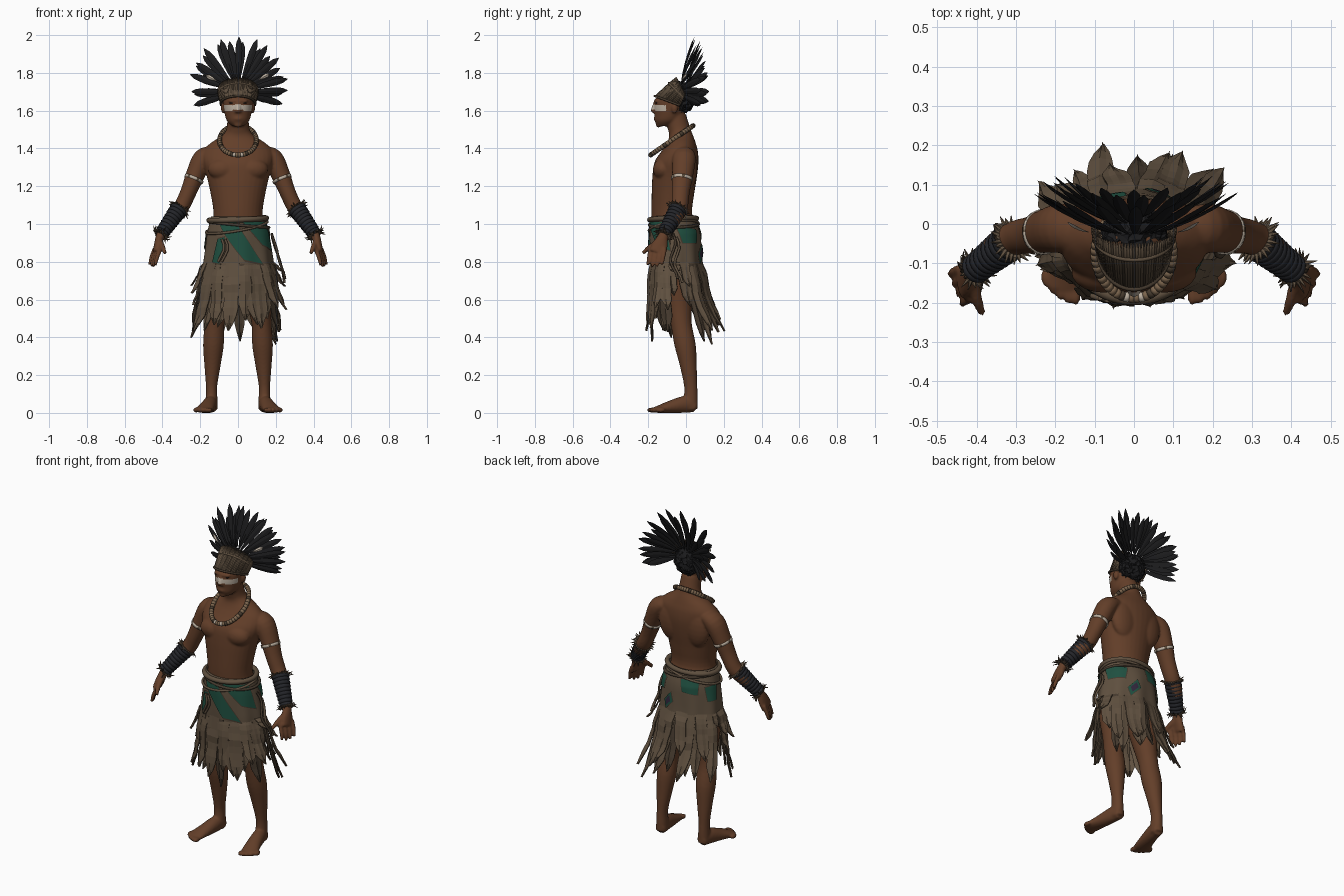
import bpy, bmesh, math, random
from math import sin, cos, pi, radians
from mathutils import Vector, Matrix

random.seed(4)
if "Cube" in bpy.data.objects:
    bpy.data.objects.remove(bpy.data.objects["Cube"])


def material(name, rgb):
    m = bpy.data.materials.new(name)
    m.use_nodes = True
    m.diffuse_color = (*rgb, 1)
    m.node_tree.nodes["Principled BSDF"].inputs["Base Color"].default_value = (*rgb, 1)
    return m


SKIN = material("brown skin", (.125, .049, .022))
CLOTH = material("tan hide", (.115, .08, .05))
DARK = material("dark hide", (.06, .042, .027))
GREEN = material("green patch", (.014, .08, .052))
BLACK = material("black feather", (.011, .011, .012))
WRAP = material("charcoal wrap", (.017, .018, .022))
CREAM = material("cream", (.5, .43, .35))
ROPE = material("rope tan", (.2, .13, .075))
PURPLE = material("purple patch", (.03, .02, .045))


def finish(bm, name, mats, smooth=True):
    bmesh.ops.recalc_face_normals(bm, faces=bm.faces)
    me = bpy.data.meshes.new(name)
    bm.to_mesh(me)
    bm.free()
    for m in mats:
        me.materials.append(m)
    ob = bpy.data.objects.new(name, me)
    bpy.context.collection.objects.link(ob)
    me.polygons.foreach_set("use_smooth", [smooth] * len(me.polygons))
    return ob


def spline(rows, k=4):
    # smooth interpolation through the rows
    out = []
    for i in range(len(rows) - 1):
        p = [Vector(rows[max(0, min(len(rows) - 1, i + d))]) for d in (-1, 0, 1, 2)]
        for j in range(k):
            t = j / k
            out.append(p[1] + .5 * t * (p[2] - p[0] + t * (2 * p[0] - 5 * p[1] + 4 * p[2] - p[3]
                       + t * (3 * (p[1] - p[2]) + p[3] - p[0]))))
    return out + [Vector(rows[-1])]


def tube(bm, rows, n=20, s=1, flat=False, ref=(0, 1, 0), mat=0, k=4):
    # rows are centre x, y, z and two radii; s=-1 mirrors
    rows = spline(rows, k)
    rings = []
    for i, r in enumerate(rows):
        c = Vector(r[:3])
        t = Vector(rows[min(i + 1, len(rows) - 1)][:3]) - Vector(rows[max(i - 1, 0)][:3])
        u = Vector((1, 0, 0)) if flat else Vector(ref).cross(t).normalized()
        v = Vector((0, 1, 0)) if flat else t.cross(u).normalized()
        ring = []
        for j in range(n):
            p = c + u * r[3] * cos(2 * pi * j / n) + v * r[4] * sin(2 * pi * j / n)
            ring.append(bm.verts.new((p.x * s, p.y, p.z)))
        rings.append(ring)
    faces = [bm.faces.new((a[j], a[(j + 1) % n], b[(j + 1) % n], b[j]))
             for a, b in zip(rings, rings[1:]) for j in range(n)]
    faces += [bm.faces.new(rings[0]), bm.faces.new(rings[-1])]
    for f in faces:
        f.material_index = mat


def ball(bm, c, r):
    bmesh.ops.create_uvsphere(bm, u_segments=20, v_segments=12, radius=1,
                              matrix=Matrix.Translation(c) @ Matrix.Diagonal((*r, 1)))


def rope(name, pts, r, mat, cyclic=True):
    cu = bpy.data.curves.new(name, "CURVE")
    cu.dimensions, cu.bevel_depth, cu.bevel_resolution = "3D", r, 2
    sp = cu.splines.new("POLY")
    sp.points.add(len(pts) - 1)
    for p, q in zip(sp.points, pts):
        p.co = (*q, 1)
    sp.use_cyclic_u, sp.use_smooth, cu.use_fill_caps = cyclic, True, True
    cu.materials.append(mat)
    bpy.context.collection.objects.link(bpy.data.objects.new(name, cu))


# body: overlapping volumes fused into one skin
bm = bmesh.new()
tube(bm, [(0, -.05, .82, .15, .115), (0, -.055, .95, .148, .122), (0, -.075, 1.05, .13, .108),
          (0, -.07, 1.15, .143, .112), (0, -.06, 1.25, .165, .118), (0, -.05, 1.33, .188, .116),
          (0, -.032, 1.39, .183, .094), (0, -.025, 1.43, .143, .076), (0, -.025, 1.465, .09, .064),
          (0, -.035, 1.5, .062, .06), (0, -.06, 1.58, .055, .06)], 32, flat=True)
tube(bm, [(0, -.115, 1.518, .03, .035), (0, -.1, 1.545, .058, .065), (0, -.09, 1.58, .07, .077),
          (0, -.085, 1.62, .076, .085), (0, -.075, 1.665, .079, .085), (0, -.05, 1.71, .07, .055),
          (0, -.04, 1.74, .04, .03)], 32, flat=True)
tube(bm, [(0, -.16, 1.645, .009, .012), (0, -.172, 1.605, .015, .015), (0, -.168, 1.59, .02, .014)], 12, flat=True)
ball(bm, (0, -.155, 1.557), (.027, .017, .012))
ball(bm, (0, -.145, 1.525), (.022, .016, .014))
ball(bm, (0, -.152, 1.652), (.055, .018, .01))
for s in (1, -1):
    ball(bm, (s * .079, -.06, 1.615), (.012, .018, .03))
    ball(bm, (s * .078, -.122, 1.29), (.082, .053, .058))
    ball(bm, (s * .08, .012, 1.3), (.085, .048, .12))
    # arm
    tube(bm, [(.13, -.01, 1.375, .036, .05), (.183, -.01, 1.348, .054, .062), (.226, -.018, 1.26, .05, .056),
              (.262, -.028, 1.17, .043, .048), (.3, -.035, 1.09, .042, .044), (.34, -.06, 1.04, .043, .043),
              (.385, -.1, .975, .034, .034), (.411, -.12, .935, .024, .028), (.425, -.137, .89, .02, .042),
              (.437, -.15, .848, .015, .045)], 20, s)
    # fingers and thumb
    for i in range(4):
        x, y, up = .455 - .01 * i, -.113 - .025 * i, .01 * abs(i - 1.6)
        tube(bm, [(x - .014, y, .87, .012, .012), (x + .004, y - .008, .82, .0115, .0115),
                  (x + .012, y - .016, .768 + up, .0085, .0085)], 10, s)
    tube(bm, [(.412, -.145, .905, .017, .017), (.398, -.195, .875, .014, .014), (.386, -.228, .845, .01, .01)], 10, s)
    # leg
    tube(bm, [(.085, -.055, .86, .085, .1), (.1, -.05, .7, .082, .085), (.113, -.035, .56, .063, .066),
              (.125, -.025, .47, .053, .056), (.13, -.005, .36, .055, .057), (.135, .012, .25, .043, .045),
              (.14, .025, .14, .03, .035), (.14, .025, .07, .032, .038), (.14, .025, .02, .034, .038)], 20, s, flat=True)
    # foot and toes
    tube(bm, [(.137, .05, .03, .03, .03), (.145, 0, .045, .036, .045), (.162, -.08, .032, .042, .034),
              (.178, -.14, .02, .048, .021), (.182, -.165, .017, .045, .015)], 18, s, ref=(0, 0, 1))
    for i in range(5):
        ball(bm, (s * (.148 + .019 * i), -.183 + .003 * i * i, .015), (.0125, .024, .014))
body = finish(bm, "body", [SKIN, CREAM])
mod = body.modifiers.new("fuse", "REMESH")
mod.mode, mod.voxel_size = "VOXEL", .006
mod = body.modifiers.new("soften", "SMOOTH")
mod.factor, mod.iterations = .5, 6
fused = bpy.data.meshes.new_from_object(body.evaluated_get(bpy.context.evaluated_depsgraph_get()))
body.modifiers.clear()
body.data = fused
fused.materials.clear()
for m in (SKIN, CREAM):
    fused.materials.append(m)
for v in fused.vertices:
    v.co.z = max(v.co.z, 0)
# face paint across eyes and nose
for p in fused.polygons:
    c = p.center
    p.use_smooth = True
    p.material_index = int(c.y < -.105 and 1.605 < c.z + .1 * abs(c.x) < 1.634 and abs(c.x) < .074)

# eyes and hair
bm = bmesh.new()
for s in (1, -1):
    ball(bm, (s * .032, -.155, 1.641), (.014, .008, .004))
bmesh.ops.create_icosphere(bm, subdivisions=4, radius=1, matrix=Matrix.Translation((0, -.027, 1.668))
                           @ Matrix.Diagonal((.082, .074, .085, 1)))
for v in bm.verts:
    if v.co.y > -.14:
        v.co += Vector([random.uniform(-.006, .006) for _ in "xyz"])
finish(bm, "hair", [BLACK], False)

# headband: ribbed arch leaning back over the brow, with pointed tips
bm = bmesh.new()
for i in range(-26, 27):
    a = radians(i * 4)
    lo = (.088 * sin(a), -.062 - .1 * cos(a), 1.675 - .04 * (1 - cos(a)))
    hi = (.1 * sin(a), -.03 - .055 * cos(a), 1.745 - .06 * (1 - cos(a)))
    tip = (.108 * sin(a), -.015 - .035 * cos(a), 1.778 - .07 * (1 - cos(a)))
    tube(bm, [(*lo, .006, .006), (*hi, .0065, .0065), (*tip, .002, .002)], 6, mat=int(i % 4 == 0), k=1)
finish(bm, "headband", [CLOTH, DARK])
for k in (0, 1):
    rope("headband_cord", [((.092 + k * .009) * sin(a), -.06 + k * .03 - (.106 - k * .045) * cos(a),
         1.678 + k * .068 - (.04 + .02 * k) * (1 - cos(a))) for a in [radians(d) for d in range(-104, 105, 8)]],
         .006, CLOTH if k else DARK, False)


# feather crown: leaf blades fanned in three rows
def feather(bm, ang, r0, r1, y0, y1, w, mat=0):
    d, side = Vector((sin(ang), 0, cos(ang))), Vector((cos(ang), 0, -sin(ang)))
    rows = []
    for t, f in ((0, .2), (.2, .5), (.45, .85), (.7, 1), (.88, .75), (1, .08)):
        c = d * (r0 + (r1 - r0) * t) + Vector((0, y0 + (y1 - y0) * t ** 1.3, 1.7))
        rows.append([bm.verts.new(c + o) for o in (side * w * f, Vector((0, -.006 * f, 0)),
                                                   -side * w * f, Vector((0, .003 * f, 0)))])
    for a, b in zip(rows, rows[1:]):
        for j in range(4):
            bm.faces.new((a[j], a[(j + 1) % 4], b[(j + 1) % 4], b[j])).material_index = mat


bm = bmesh.new()
for n, shrink, back in ((13, 1, 0), (14, .92, .028), (11, .78, .042)):
    for i in range(n):
        a = radians(-108 + 216 * i / (n - 1) + random.uniform(-4, 4))
        reach = (.3 - .058 * (a / 1.9) ** 2) * shrink * random.uniform(.94, 1.01)
        feather(bm, a, .05, reach, -.025 + back, .045 + back + .035 * sin(a) ** 2, .0185)
for a in (-63, 60):
    feather(bm, radians(a), .13, .19, -.02, .005, .011, 1)
finish(bm, "feather_crown", [BLACK, CREAM], False)

# necklace: thick ring with dark bindings and a few pale beads
bm = bmesh.new()
for i in range(48):
    p, q = [Vector((.098 * sin(a), -.075 - .113 * cos(a), 1.443 - .078 * cos(a)))
            for a in (2 * pi * i / 48, 2 * pi * (i + 1) / 48)]
    m = 1 if i % 6 == 3 else 2 if i in (1, 46) else 0
    tube(bm, [(*p, .0125, .0125), (*((p + q) / 2), .0135, .0135), (*q, .0125, .0125)], 8, ref=(0, .6, -.8), mat=m, k=1)
finish(bm, "necklace", [ROPE, DARK, CREAM])

# armbands, forearm wraps and spiky cuffs
for s, side in ((1, "left"), (-1, "right")):
    bm = bmesh.new()
    tube(bm, [(.2305, -.02, 1.245, .0525, .0585), (.2365, -.022, 1.231, .0515, .0575)], 24, s, k=1)
    for i, f in enumerate(bm.faces):
        f.material_index = int(i % 4 == 3)
    finish(bm, side + "_armband", [CREAM, CLOTH])
    bm = bmesh.new()
    a, b = Vector((.312, -.042, 1.08)), Vector((.408, -.118, .943))
    for i in range(9):
        p, r = a.lerp(b, i / 9), .047 - .0014 * i
        q = a.lerp(b, (i + 1.1) / 9)
        tube(bm, [(*p, r, r), (*p.lerp(q, .5), r + .003, r + .003), (*q, r - .002, r - .002)], 18, s, k=1)
    finish(bm, side + "_forearm_wrap", [WRAP])
    bm = bmesh.new()
    t = (b - a).normalized()
    u = t.orthogonal().normalized()
    v = t.cross(u)
    for c, r, m in ((a, .047, 0), (b, .036, 1)):
        for i in range(26):
            w = u * cos(i * pi / 13) + v * sin(i * pi / 13)
            p = c + w * r
            q = p + w * random.uniform(.012, .026) + t * random.uniform(-.012, .014) * (1 + m)
            tube(bm, [(*(c + w * (r - .012)), .008, .006), (*p, .006, .005), (*q, .001, .001)], 5, s,
                 ref=(.3, .5, .8), mat=m * (i % 2), k=1)
    finish(bm, side + "_cuffs", [CLOTH, DARK], False)

# skirt surface: angle 0 faces front, rows are height, half width, centre y, half depth
PROFILE = [(1.06, .138, -.072, .112), (.95, .165, -.057, .134), (.8, .186, -.052, .138),
           (.6, .2, -.035, .145), (.34, .235, .015, .18)]


def skirt(a, z, out=0):
    for p, q in zip(PROFILE, PROFILE[1:]):
        if z >= q[0] or q is PROFILE[-1]:
            break
    t = (p[0] - z) / (p[0] - q[0])
    rx, cy, ry = [p[i] + (q[i] - p[i]) * t for i in (1, 2, 3)]
    out += .005 * sin(9 * a) * min(1, max(0, (1 - z) * 4))
    return Vector(((rx + out) * sin(a), cy - (ry + out) * cos(a), z))


bm = bmesh.new()
rings = [[bm.verts.new(skirt(2 * pi * j / 90, 1.04 - .034 * i - (.03 * (j % 7 > 3) if i == 9 else 0)))
          for j in range(90)] for i in range(10)]
for a, b in zip(rings, rings[1:]):
    for j in range(90):
        bm.faces.new((a[j], a[(j + 1) % 90], b[(j + 1) % 90], b[j]))
finish(bm, "skirt_wrap", [CLOTH]).modifiers.new("thickness", "SOLIDIFY").thickness = .006

# ragged hanging strips, shorter at the sides and flaring to the outside
bm = bmesh.new()
for layer in range(2):
    for d in range(0, 360, 20):
        a = radians(d + 10 * layer + random.uniform(-5, 5))
        end = random.uniform(.36, .52) + .07 * layer + (.2 if abs(sin(a)) > .93 else 0)
        w, lean, n = random.uniform(.032, .046), random.uniform(-.15, .15), 9
        flare = random.uniform(0, .03) + .03 * layer * abs(sin(a))
        rows = []
        for i in range(n + 1):
            t = i / n
            z = .8 + (end - .8) * t
            hw = w / .19 * (1 - .35 * t) * random.uniform(.88, 1.08) * (.1 if i == n else .6 if i == n - 1 else 1)
            o = -.003 + (.012 + .006 * layer) * min(1, 4 * t) + random.uniform(-.003, .003) + flare * t * t
            c = a + lean * t * t
            rows.append([bm.verts.new(skirt(c + hw * k, z - .02 * k * lean, o + (.007 * t if k == 0 else 0)))
                         for k in (-1, -.5, 0, .5, 1)])
        for p, q in zip(rows, rows[1:]):
            for k in range(4):
                bm.faces.new((p[k], p[k + 1], q[k + 1], q[k])).material_index = int(d % 60 == 0 and layer == 0)
finish(bm, "skirt_strips", [CLOTH, DARK], False).modifiers.new("thickness", "SOLIDIFY").thickness = .005

# sewn patches following the skirt, corners as angle and height
PATCHES = [((-40, 1.01), (-4, 1.01), (42, .79), (10, .81)), ((10, 1.01), (68, 1.01), (78, .86), (46, .89)),
           ((-46, .8), (-38, .92), (-24, .93), (-30, .79)), ((94, .99), (146, .97), (142, .9), (106, .9)),
           ((148, .84), (166, .9), (172, .85), (154, .79)), ((186, .99), (224, .99), (220, .91), (190, .92)),
           ((236, .95), (266, .96), (262, .87), (240, .87))]
for i, corners in enumerate(PATCHES):
    ca, cz = [sum(c[k] for c in corners) / 4 for k in (0, 1)]
    layers = [(1.1, DARK, .004), (1, GREEN, .007)] + ([(.6, PURPLE, .009)] if i == 4 else [])
    for grow, mat, out in layers:
        bm = bmesh.new()
        bm.faces.new([bm.verts.new((radians(ca + (a - ca) * grow), 0, cz + (z - cz) * grow)) for a, z in corners])
        bmesh.ops.subdivide_edges(bm, edges=bm.edges, cuts=9, use_grid_fill=True)
        for v in bm.verts:
            v.co = skirt(v.co.x, v.co.z, out)
        finish(bm, "patch_border" if grow > 1 else "skirt_patch", [mat])

# waist roll, crossing cords that rise at the back, and loose ends
for z, amp, ph, r, rise, mat in ((1.022, .006, 0, .014, .004, CLOTH), (.985, .018, 2.6, .008, .012, DARK),
                                 (.955, .03, .3, .007, .03, CLOTH)):
    rope("waist_cord", [skirt(a, z + amp * sin(a + ph) + rise * (1 - cos(a)), .006)
                        for a in [i * pi / 36 for i in range(72)]], r, mat)
for d, z in ((-28, .92), (-22, .92), (85, .95), (92, .93)):
    rope("loose_cord", [skirt(radians(d + 5 * sin(i)), z - .03 * i, .012 + (.005 * i if d > 0 else 0))
                        for i in range(9 if d > 0 else 5)], .007, DARK if d % 2 else CLOTH, False)
